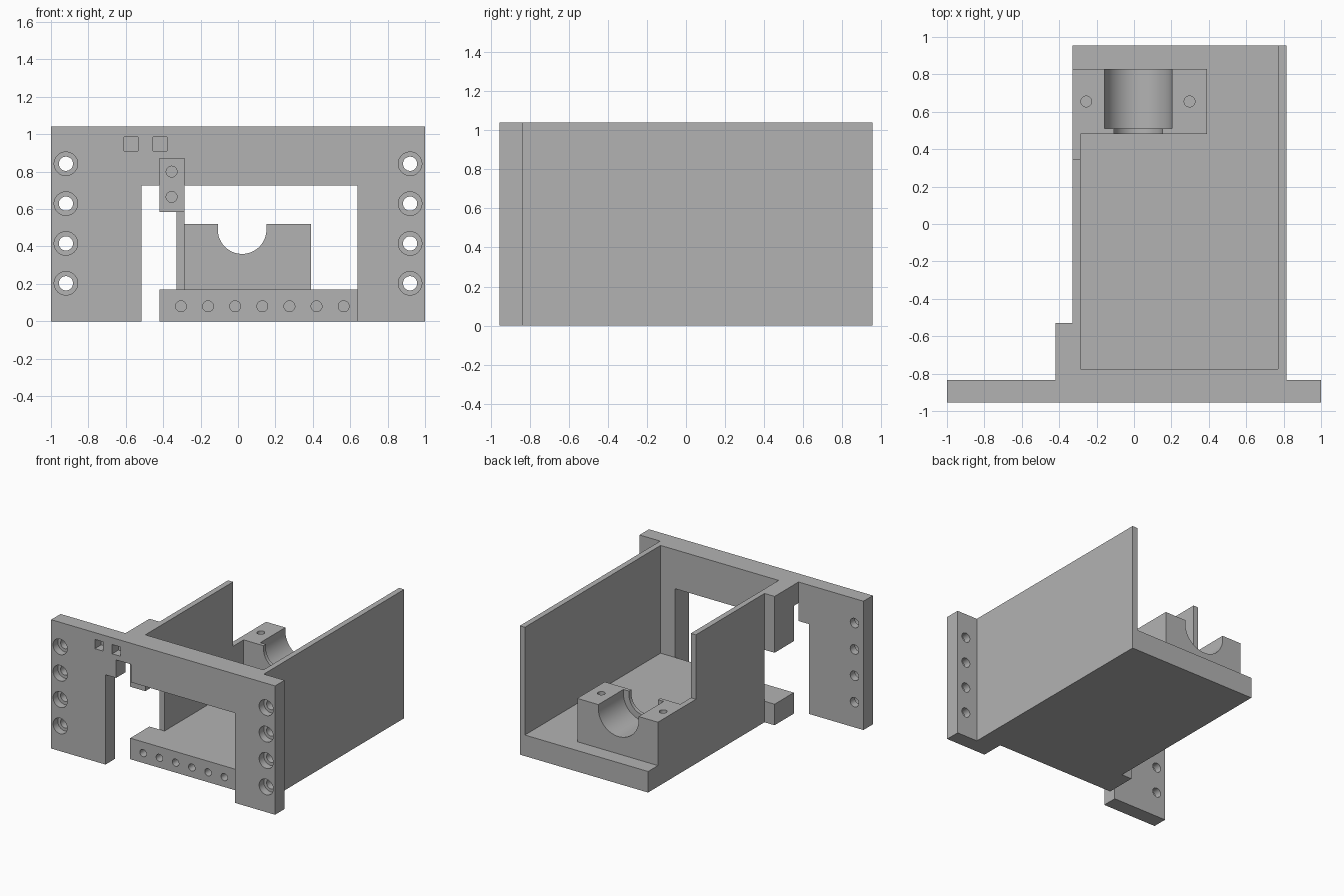
import bpy, bmesh, math
from mathutils import Matrix, Vector

if "Cube" in bpy.data.objects:
    bpy.data.objects.remove(bpy.data.objects["Cube"], do_unlink=True)

FRONT, BACK = -0.955, 0.955
PLATE_BACK, INNER = -0.835, -0.775   # flange back, inner face of front wall
OUT_R, IN_R = -0.33, -0.285          # low side wall
IN_L, OUT_L = 0.77, 0.815            # full side wall
TAB_X, TAB_Y = -0.42, -0.53
FLOOR, TOP = 0.17, 1.04
PAST = 1.2                           # cutters run past the body


def make_object(name, bm):
    bmesh.ops.recalc_face_normals(bm, faces=bm.faces)
    mesh = bpy.data.meshes.new(name)
    bm.to_mesh(mesh)
    bm.free()
    obj = bpy.data.objects.new(name, mesh)
    bpy.context.collection.objects.link(obj)
    return obj


def box(name, xs, ys, zs):
    bm = bmesh.new()
    lo, hi = Vector((xs[0], ys[0], zs[0])), Vector((xs[1], ys[1], zs[1]))
    size = Matrix.Diagonal((*(hi - lo), 1))
    bmesh.ops.create_cube(bm, size=1, matrix=Matrix.Translation((lo + hi) / 2) @ size)
    return make_object(name, bm)


def rod(name, start, end, radius):
    bm = bmesh.new()
    a, b = Vector(start), Vector(end)
    turn = (b - a).to_track_quat('Z', 'Y').to_matrix().to_4x4()
    bmesh.ops.create_cone(bm, cap_ends=True, segments=40, radius1=radius, radius2=radius,
                          depth=(b - a).length, matrix=Matrix.Translation((a + b) / 2) @ turn)
    return make_object(name, bm)


def trough(name, x, z, radius, ys):
    """U-shaped cutter: half round below, straight sides above."""
    bm = bmesh.new()
    n = 32
    pts = [(x + radius * math.cos(math.pi * (1 + i / n)),
            z + radius * math.sin(math.pi * (1 + i / n))) for i in range(n + 1)]
    pts += [(x + radius, z + 0.2), (x - radius, z + 0.2)]
    face = bm.faces.new([bm.verts.new((px, ys[0], pz)) for px, pz in pts])
    ext = bmesh.ops.extrude_face_region(bm, geom=[face])
    moved = [v for v in ext["geom"] if isinstance(v, bmesh.types.BMVert)]
    bmesh.ops.translate(bm, verts=moved, vec=(0, ys[1] - ys[0], 0))
    return make_object(name, bm)


def combine(target, tool, operation):
    mod = target.modifiers.new("combine", 'BOOLEAN')
    mod.operation, mod.solver, mod.object = operation, 'EXACT', tool
    bpy.context.view_layer.objects.active = target
    bpy.ops.object.modifier_apply(modifier=mod.name)
    bpy.data.objects.remove(tool, do_unlink=True)


# Solid parts: flange plate, channel, bearing block and tabs
body = box("mounting_bracket", (-1, 1), (FRONT, PLATE_BACK), (0, TOP))
root = -0.9
solids = [
    box("front_wall", (OUT_R, OUT_L), (root, INNER), (0, TOP)),
    box("floor", (OUT_R, OUT_L), (root, BACK), (0, FLOOR)),
    box("full_wall", (IN_L, OUT_L), (root, BACK), (0, TOP)),
    box("short_wall", (OUT_R, IN_R), (root, 0.345), (0, TOP)),
    box("low_wall", (OUT_R, IN_R), (0.2, 0.83), (0, 0.52)),
    box("bearing_block", (OUT_R, 0.39), (0.48, 0.83), (0.1, 0.52)),
    box("upper_tab", (TAB_X, IN_R), (root, TAB_Y), (0.585, TOP)),
    box("lower_tab", (TAB_X, IN_R), (root, TAB_Y), (0, FLOOR)),
]
for part in solids:
    combine(body, part, 'UNION')

# Front opening, tab recess and side slot
cutters = [
    box("opening", (-0.515, 0.64), (-PAST, INNER), (-0.1, 0.725)),
    box("tab_recess", (TAB_X, IN_R), (-PAST, INNER), (0.5, 0.87)),
    box("side_slot", (-0.5, -0.28), (-PAST, TAB_Y), (FLOOR, 0.585)),
    trough("bearing_lip", 0.022, 0.49, 0.13, (0.4, 0.9)),
    trough("bearing_seat", 0.022, 0.49, 0.18, (0.51, 0.9)),
]
# Square cable tie pockets
for x in (-0.61, -0.455):
    cutters.append(box("tie_pocket", (x, x + 0.075), (-PAST, FRONT + 0.08), (0.91, 0.985)))
# Counterbored flange holes
for x in (-0.92, 0.92):
    for i in range(4):
        z = 0.203 + 0.213 * i
        cutters.append(rod("bolt_hole", (x, -PAST, z), (x, -0.7, z), 0.038))
        cutters.append(rod("bolt_seat", (x, -PAST, z), (x, FRONT + 0.06, z), 0.063))
# Screw holes along the floor edge, in the upper tab and in the bearing block
for i in range(7):
    x = -0.305 + 0.145 * i
    cutters.append(rod("floor_hole", (x, -PAST, 0.08), (x, INNER + 0.15, 0.08), 0.029))
for z in (0.665, 0.8):
    cutters.append(rod("tab_hole", (-0.355, -PAST, z), (-0.355, INNER + 0.15, z), 0.029))
for x in (-0.255, 0.297):
    cutters.append(rod("block_hole", (x, 0.655, 0.3), (x, 0.655, 0.7), 0.029))
for cutter in cutters:
    combine(body, cutter, 'DIFFERENCE')

# Merge flat regions
bm = bmesh.new()
bm.from_mesh(body.data)
bmesh.ops.remove_doubles(bm, verts=bm.verts, dist=0.0001)
bmesh.ops.dissolve_limit(bm, angle_limit=math.radians(1), verts=bm.verts, edges=bm.edges)
bm.to_mesh(body.data)
bm.free()

# Plain grey finish
grey = bpy.data.materials.new("plain_grey")
grey.use_nodes = True
colour = (0.45, 0.45, 0.45, 1)
grey.diffuse_color = colour
grey.node_tree.nodes["Principled BSDF"].inputs["Base Color"].default_value = colour
body.data.materials.clear()
body.data.materials.append(grey)
for face in body.data.polygons:
    face.material_index = 0

bpy.ops.object.select_all(action='DESELECT')
body.select_set(True)
bpy.context.view_layer.objects.active = body
bpy.ops.object.shade_smooth_by_angle(angle=math.radians(30))
